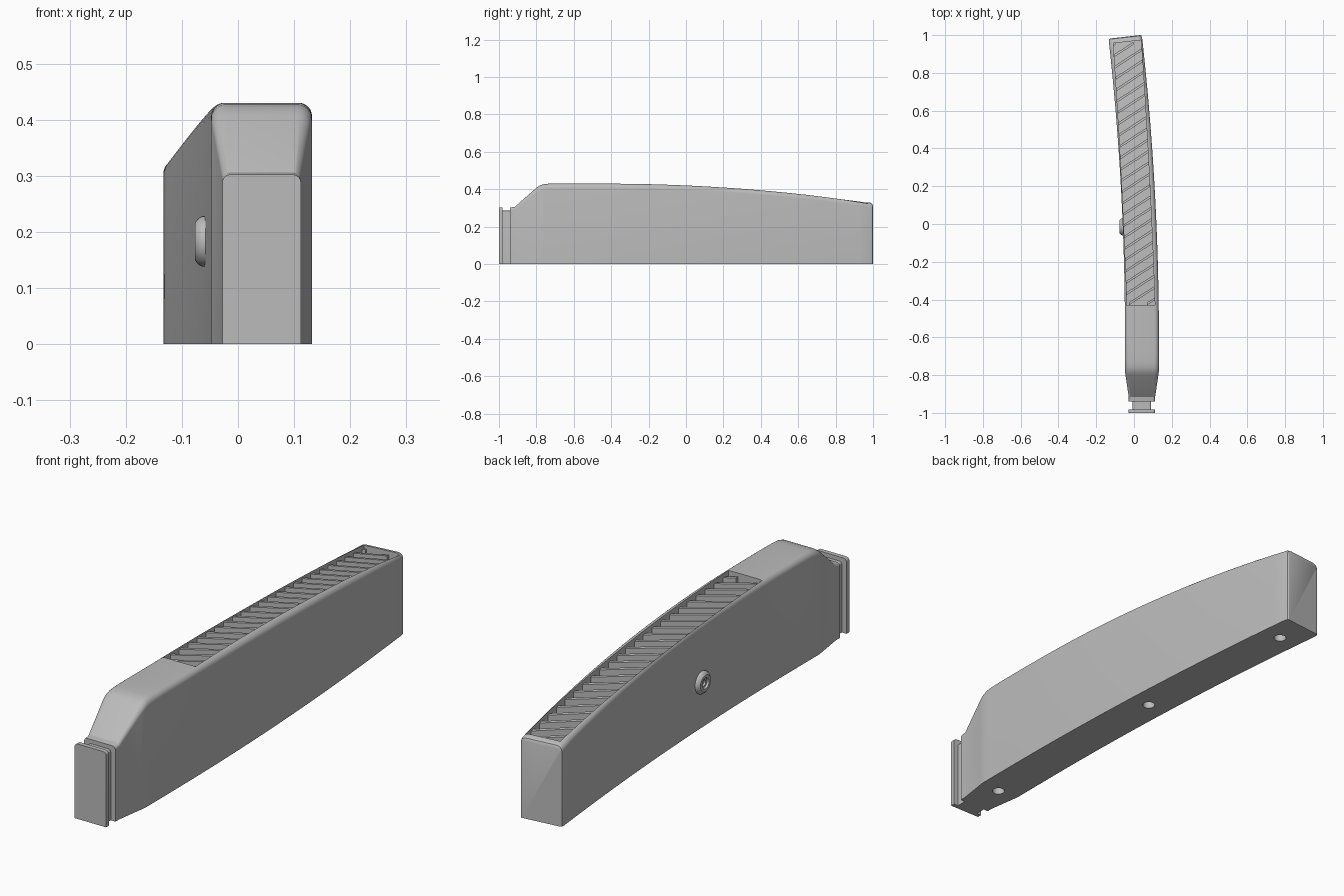
import bpy, bmesh, math
from mathutils import Matrix, Vector

cube = bpy.data.objects.get("Cube")
if cube:
    bpy.data.objects.remove(cube, do_unlink=True)

grey = bpy.data.materials.new("plain grey")
grey.use_nodes = True
COLOUR = (0.5, 0.5, 0.5, 1)
grey.diffuse_color = COLOUR
grey.node_tree.nodes["Principled BSDF"].inputs["Base Color"].default_value = COLOUR


def bend(y):
    """Sideways position of the centre line."""
    return 0.042 - 0.035 * max(y + 0.6, 0) ** 2


def crown(y):
    """Height of the top edge."""
    return 0.43 - 0.05 * max(y + 0.45, 0) ** 2


def skew(y):
    return 0.07 * max(y + 0.6, 0)


def finish(name, bm):
    bmesh.ops.recalc_face_normals(bm, faces=bm.faces)
    mesh = bpy.data.meshes.new(name)
    bm.to_mesh(mesh)
    bm.free()
    mesh.materials.append(grey)
    ob = bpy.data.objects.new(name, mesh)
    bpy.context.collection.objects.link(ob)
    return ob


def activate(ob):
    bpy.ops.object.select_all(action='DESELECT')
    ob.select_set(True)
    bpy.context.view_layer.objects.active = ob


def smooth(ob):
    activate(ob)
    bpy.ops.object.shade_smooth_by_angle(angle=math.radians(30))


def loft(name, rings):
    """Skin a list of equal rings and cap both ends."""
    bm = bmesh.new()
    loops = [[bm.verts.new(p) for p in ring] for ring in rings]
    n = len(loops[0])
    for a, b in zip(loops, loops[1:]):
        for i in range(n):
            j = (i + 1) % n
            bm.faces.new((a[i], a[j], b[j], b[i]))
    bm.faces.new(loops[0])
    bm.faces.new(loops[-1])
    return finish(name, bm)


def section(y, half, top, r, base=0.0, steps=6):
    """Upright section with rounded top corners."""
    pts = [(-half, base), (half, base)]
    for cx, start in ((half - r, 0), (r - half, 90)):
        for k in range(steps + 1):
            a = math.radians(start + 90 * k / steps)
            pts.append((cx + r * math.cos(a), top - r + r * math.sin(a)))
    return [(bend(y) + x, y + x * skew(y), z) for x, z in pts]


def cut(body, cutter):
    mod = body.modifiers.new("cut", 'BOOLEAN')
    mod.operation = 'DIFFERENCE'
    mod.solver = 'EXACT'
    mod.object = cutter
    activate(body)
    bpy.ops.object.modifier_apply(modifier=mod.name)
    bpy.data.objects.remove(cutter, do_unlink=True)


# Main body: tapered nose, rounded shoulder and a bent, falling back
rings = [section(-0.94, 0.07, 0.302, 0.014), section(-0.915, 0.07, 0.306, 0.014),
         section(-0.80, 0.087, 0.407, 0.024), section(-0.78, 0.09, 0.42, 0.026),
         section(-0.76, 0.09, 0.427, 0.026), section(-0.73, 0.09, 0.43, 0.026)]
COUNT = 28
for k in range(COUNT + 1):
    y = -0.66 + 1.637 * k / COUNT
    rings.append(section(y, 0.09 - 0.002 * k / COUNT, crown(y), 0.024))
rings.append(section(0.987, 0.085, crown(0.987) - 0.004, 0.022))
rings.append(section(0.991, 0.079, crown(0.991) - 0.011, 0.018))
body = loft("main_body", rings)

# Open channel along the top
FRONT, BACK, HALF, DEPTH = -0.43, 0.965, 0.0735, 0.055


def channel_centre(y):
    t = (y - FRONT) / (BACK - FRONT)
    return 0.037 - 0.073 * t - 0.024 * t * (t - 1) * 1.0


rings = []
for k in range(21):
    y = FRONT + (BACK - FRONT) * k / 20
    c, z = channel_centre(y), crown(y) - DEPTH
    rings.append([(c + sx * HALF, y + sx * HALF * skew(y), h)
                  for sx, h in ((-1, z), (1, z), (1, 0.6), (-1, 0.6))])
cut(body, loft("channel_cutter", rings))

# Blind holes underneath
for y in (-0.79, 0.12, 0.865):
    bm = bmesh.new()
    bmesh.ops.create_cone(bm, cap_ends=True, segments=24, radius1=0.024,
                          radius2=0.024, depth=0.12,
                          matrix=Matrix.Translation((bend(y), y, 0)))
    cut(body, finish("hole_cutter", bm))
smooth(body)

# Slanted ribs inside the channel
bm = bmesh.new()
RISE, THICK, PITCH = 0.046, 0.014, 0.06
y0 = FRONT - 0.02
while y0 < BACK + RISE:
    s0 = max(-1, (FRONT - y0) / RISE)
    s1 = min(1, (BACK - THICK - y0) / RISE)
    if s1 - s0 > 0.1:
        foot = []
        for s, t in ((s0, 0), (s1, 0), (s1, THICK), (s0, THICK)):
            y = y0 + s * RISE + t
            foot.append((channel_centre(y) + s * HALF, y))
        low = [bm.verts.new((x, y, crown(y) - DEPTH - 0.003)) for x, y in foot]
        high = [bm.verts.new((x, y, crown(y) - 0.014)) for x, y in foot]
        bm.faces.new(low)
        bm.faces.new(high)
        for i in range(4):
            j = (i + 1) % 4
            bm.faces.new((low[i], low[j], high[j], high[i]))
    y0 += PITCH
finish("channel_ribs", bm)

# Neck and end flange at the nose
neck = loft("nose_neck", [section(-0.985, 0.049, 0.285, 0.01),
                          section(-0.935, 0.049, 0.285, 0.01)])
flange = loft("nose_flange", [section(-1.0, 0.07, 0.302, 0.014),
                              section(-0.982, 0.07, 0.302, 0.014)])
smooth(neck)
smooth(flange)

# Round button with a socket on the side
profile = [(0.045, -0.01), (0.045, 0.004), (0.041, 0.011), (0.033, 0.017),
           (0.022, 0.017), (0.02, 0.009), (0.012, 0.009), (0.011, 0.002)]
ANGLES = [2 * math.pi * k / 32 for k in range(32)]
button_y = -0.015
origin = Vector((bend(button_y) - 0.09, button_y, 0.183))
button = loft("side_button", [[origin + Vector((-h, r * math.cos(a), r * math.sin(a)))
                               for a in ANGLES] for r, h in profile])
smooth(button)
